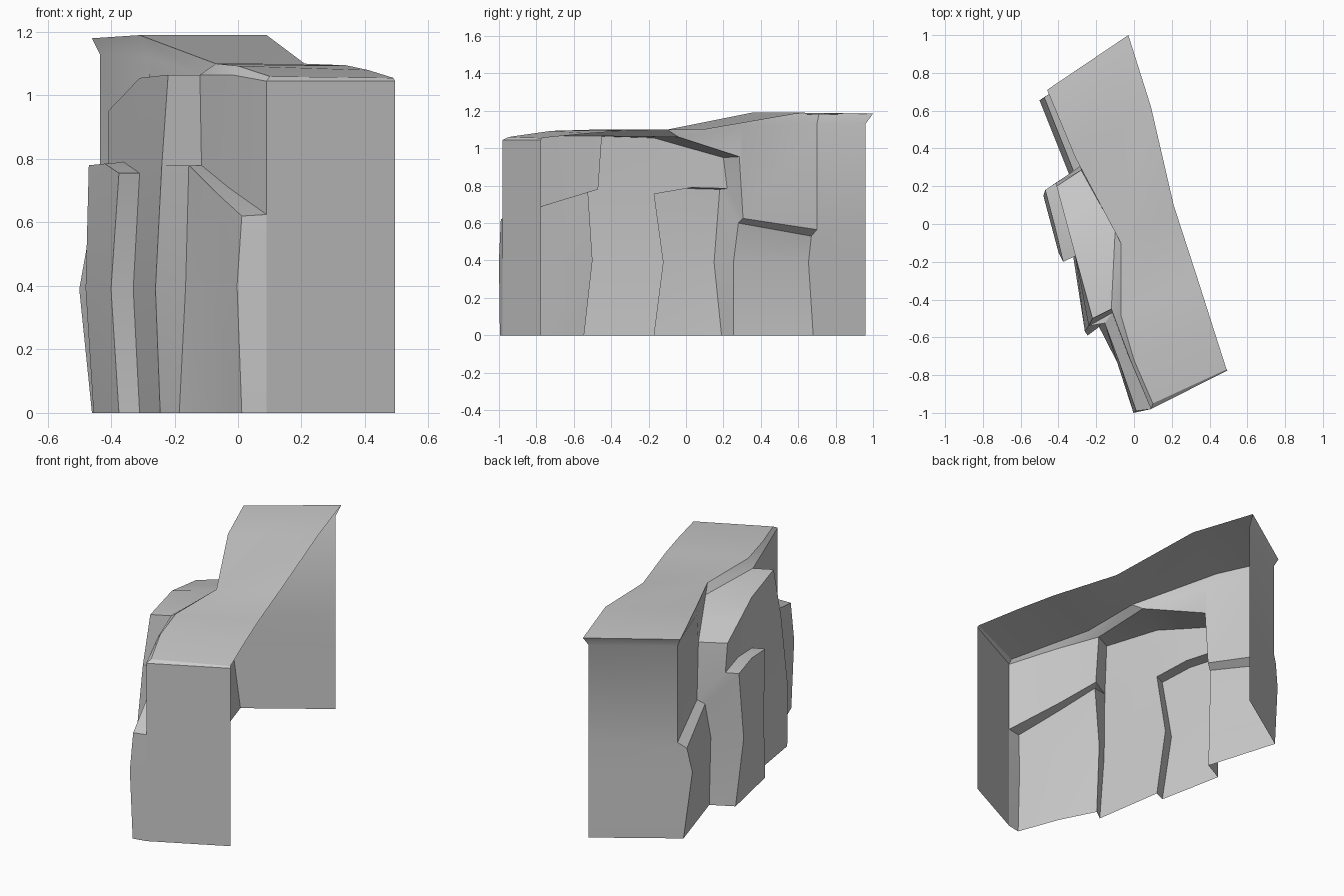
import bpy, math

if "Cube" in bpy.data.objects:
    bpy.data.objects.remove(bpy.data.objects["Cube"])

def loft(name, *patches):
    """Join rows of points (bottom to top, near to far) with quads; repeated points collapse."""
    verts, index, faces = [], {}, []

    def vid(p):
        if p not in index:
            index[p] = len(verts)
            verts.append(p)
        return index[p]

    for rows in patches:
        for a, b in zip(rows, rows[1:]):
            for j in range(len(a) - 1):
                ids = [vid(p) for p in (a[j], b[j], b[j + 1], a[j + 1])]
                ids = list(dict.fromkeys(ids))
                if len(ids) > 2:
                    faces.append(ids)
    mesh = bpy.data.meshes.new(name)
    mesh.from_pydata(verts, [], faces)
    mesh.update()
    ob = bpy.data.objects.new(name, mesh)
    bpy.context.collection.objects.link(ob)
    bpy.ops.object.select_all(action='DESELECT')
    ob.select_set(True)
    bpy.context.view_layer.objects.active = ob
    bpy.ops.object.shade_smooth_by_angle(angle=math.radians(32))
    return ob

# Seams shared by neighbouring slabs, bottom to top
near_seam = [(-.185, -.545, 0), (-.165, -.5, .4), (-.155, -.525, .78)]
mid_seam = [(-.31, -.17, 0), (-.33, -.12, .39), (-.31, -.17, .755)]
far_seam = [(-.33, .255, 0), (-.34, .255, .4), (-.32, .28, .6), (-.285, .305, .625)]
step_end = [(-.455, .19, 0), (-.48, .15, .39), (-.47, .18, .78), (-.41, .22, .785)]
far_edge = [(-.46, .68, 0), (-.5, .655, .39), (-.475, .67, .53), (-.435, .7, .565)]
corner = [(-.245, -.59, 0), (-.26, -.57, .39), (-.24, -.54, .78), (-.22, -.5, 1.065)]
ledge_in = [(.09, -.98, .625), (-.03, -.7, .71), (-.115, -.47, .78)]
slab_in = [(-.12, -.45, 1.065), (-.10, -.04, 1.06), (-.28, .285, .955)]

# Low slab at the near end, with its sloping ledge
loft("near_ledge", [
    [(.09, -.98, 0), (.012, -.995, 0), (-.08, -.75, 0), near_seam[0]],
    [(.09, -.98, .4), (-.003, -1, .4), (-.09, -.73, .4), near_seam[1]],
    [ledge_in[0], (.012, -.99, .62), (-.075, -.74, .70), near_seam[2]],
    [ledge_in[0], ledge_in[0], ledge_in[1], ledge_in[2]],
])

# Tall middle slab: lower face, upper face and cap, far end
step_in = [mid_seam[2], (-.36, .03, .79), step_end[3]]
slab_out = [(-.31, -.17, 1.055), (-.36, .015, 1.002), (-.41, .2, .95)]
loft("middle_slab",
     [[near_seam[i], corner[i], mid_seam[i]] for i in range(3)],
     [[near_seam[2], corner[2]], [ledge_in[2], corner[2]]],
     [[ledge_in[2], corner[2]] + step_in,
      [slab_in[0], corner[3]] + slab_out,
      [slab_in[0], slab_in[0], slab_in[1], (-.19, .1225, 1.0075), slab_in[2]]],
     [[step_end[i], far_seam[i]] for i in range(4)]
     + [[slab_out[2], slab_in[2]]])

# Front step standing against the middle slab
loft("front_step", [
    [mid_seam[0], (-.375, -.20, 0), (-.415, -.01, 0), step_end[0]],
    [mid_seam[1], (-.40, -.15, .39), (-.44, 0, .39), step_end[1]],
    [mid_seam[2], (-.375, -.20, .755), (-.42, -.01, .785), step_end[2]],
    [mid_seam[2]] + step_in,
])

# Low slab at the far end
loft("far_ledge", [[a, b] for a, b in zip(far_seam, far_edge)])

# Upper wall with its rounded lip
lip = [(.10, -.95, 1.06), (0, -.72, 1.093), (-.07, -.48, 1.10),
       (-.07, -.1, 1.10), (-.31, .35, 1.19), (-.46, .71, 1.18)]
wall_top = [(.09, -.98, 1.045), (-.02, -.72, 1.065), slab_in[0],
            slab_in[1], (-.28, .30, 1.12), (-.435, .70, 1.13)]

def split(row):
    # double the columns where the wall drops behind the middle slab
    return row[:3] + row[2:5] + row[4:]

loft("upper_wall", [ledge_in + slab_in + [far_seam[3], far_edge[3]],
                    split(wall_top), split(lip)])

# Sloping top sheet
loft("top_surface", [lip, [(.49, -.77, 1.055), (.41, -.52, 1.08), (.34, -.3, 1.095),
                           (.21, .10, 1.10), (.09, .62, 1.19), (-.03, 1, 1.185)]])

# End panels (back and underside stay open)
loft("near_end_panel", [
    [(.495, -.775, 0), (.09, -.98, 0)],
    [(.495, -.775, 1.045), wall_top[0]],
    [(.49, -.77, 1.055), lip[0]],
])
loft("far_end_panel", [[p, (-.04, .96, p[2])] for p in far_edge + [wall_top[-1]]]
     + [[lip[-1], (-.03, 1, 1.185)]])
